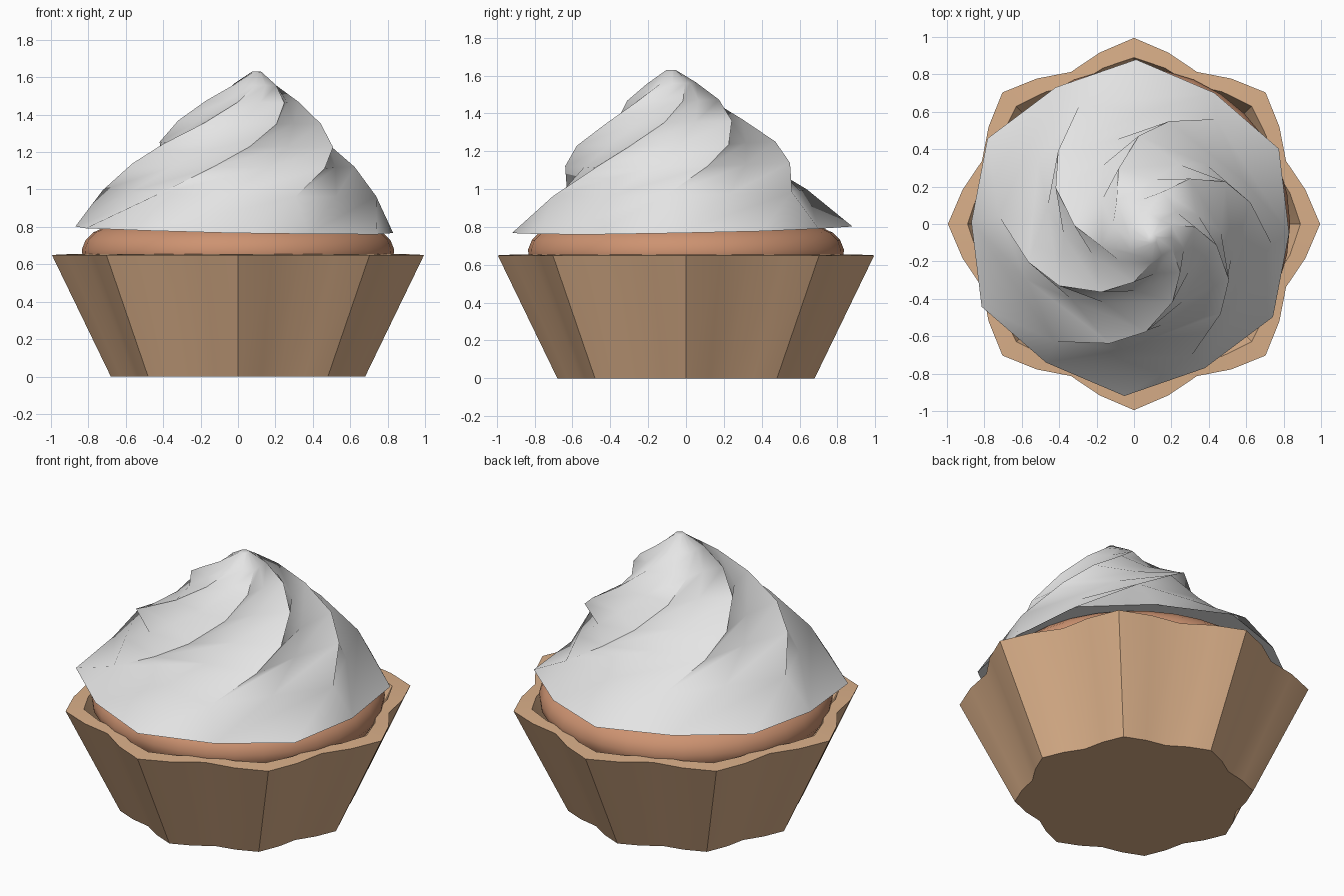
import bpy, bmesh, math
from math import sin, cos, radians, tau

if "Cube" in bpy.data.objects:
    bpy.data.objects.remove(bpy.data.objects["Cube"])


def material(name, rgb):
    m = bpy.data.materials.new(name)
    m.diffuse_color = (*rgb, 1)
    m.use_nodes = True
    m.node_tree.nodes["Principled BSDF"].inputs["Base Color"].default_value = m.diffuse_color
    return m


def loft(name, rings, mat, angle):
    """Skin a list of closed rings of points and cap both ends."""
    bm = bmesh.new()
    loops = [[bm.verts.new(p) for p in ring] for ring in rings]
    n = len(loops[0])
    for a, b in zip(loops, loops[1:]):
        for i in range(n):
            j = (i + 1) % n
            bm.faces.new((a[i], a[j], b[j], b[i]))
    bm.faces.new(loops[0][::-1])
    bm.faces.new(loops[-1])
    bmesh.ops.recalc_face_normals(bm, faces=bm.faces)
    me = bpy.data.meshes.new(name)
    bm.to_mesh(me)
    bm.free()
    me.materials.append(mat)
    ob = bpy.data.objects.new(name, me)
    bpy.context.collection.objects.link(ob)
    bpy.ops.object.select_all(action='DESELECT')
    ob.select_set(True)
    bpy.context.view_layer.objects.active = ob
    bpy.ops.object.shade_smooth_by_angle(angle=radians(angle))
    return ob


tan = material("wrapper tan", (0.70, 0.43, 0.25))
brown = material("cake brown", (0.61, 0.29, 0.165))
white = material("frosting white", (0.78, 0.78, 0.78))


# Fluted wrapper: eight pointed lobes, four points per lobe
def fluted(z, peak, mid, valley):
    radii = (peak, mid, valley, mid)
    return [(radii[i % 4] * cos(tau * i / 32), radii[i % 4] * sin(tau * i / 32), z)
            for i in range(32)]


loft("wrapper", [fluted(0, 0.68, 0.64, 0.605),
                 fluted(0.65, 0.995, 0.935, 0.88),
                 fluted(0.655, 0.89, 0.85, 0.805),
                 fluted(0.06, 0.60, 0.57, 0.54)], tan, 30)

# Cake dome sitting inside the wrapper
profile = [(0.70, 0.45), (0.78, 0.55), (0.83, 0.63), (0.835, 0.68), (0.815, 0.73),
           (0.775, 0.77), (0.71, 0.80), (0.55, 0.84), (0.3, 0.87)]
loft("cake", [[(r * cos(tau * i / 32), r * sin(tau * i / 32), z) for i in range(32)]
              for r, z in profile], brown, 60)

# Swirled frosting: six ridges twisting up to a leaning tip
# (height, ridge radius, valley radius, twist in degrees)
layers = [(0.785, 0.90, 0.85, 28), (0.98, 0.735, 0.64, 54), (1.13, 0.615, 0.51, 75),
          (1.24, 0.525, 0.42, 92), (1.36, 0.385, 0.30, 112), (1.47, 0.255, 0.20, 132),
          (1.56, 0.13, 0.11, 152), (1.63, 0.025, 0.025, 170)]
rings = []
for z, ridge, valley, twist in layers:
    t = (z - 0.785) / 0.845
    cx, cy = -0.02 + 0.12 * t, -0.02 - 0.06 * t
    ring = []
    for i in range(12):
        r = valley if i % 2 else ridge
        a = radians(twist + 30 * i)
        x, y = r * cos(a), r * sin(a)
        ring.append((cx + x, cy + y, z + 0.02 * (y - x)))
    rings.append(ring)
loft("frosting", rings, white, 50)
